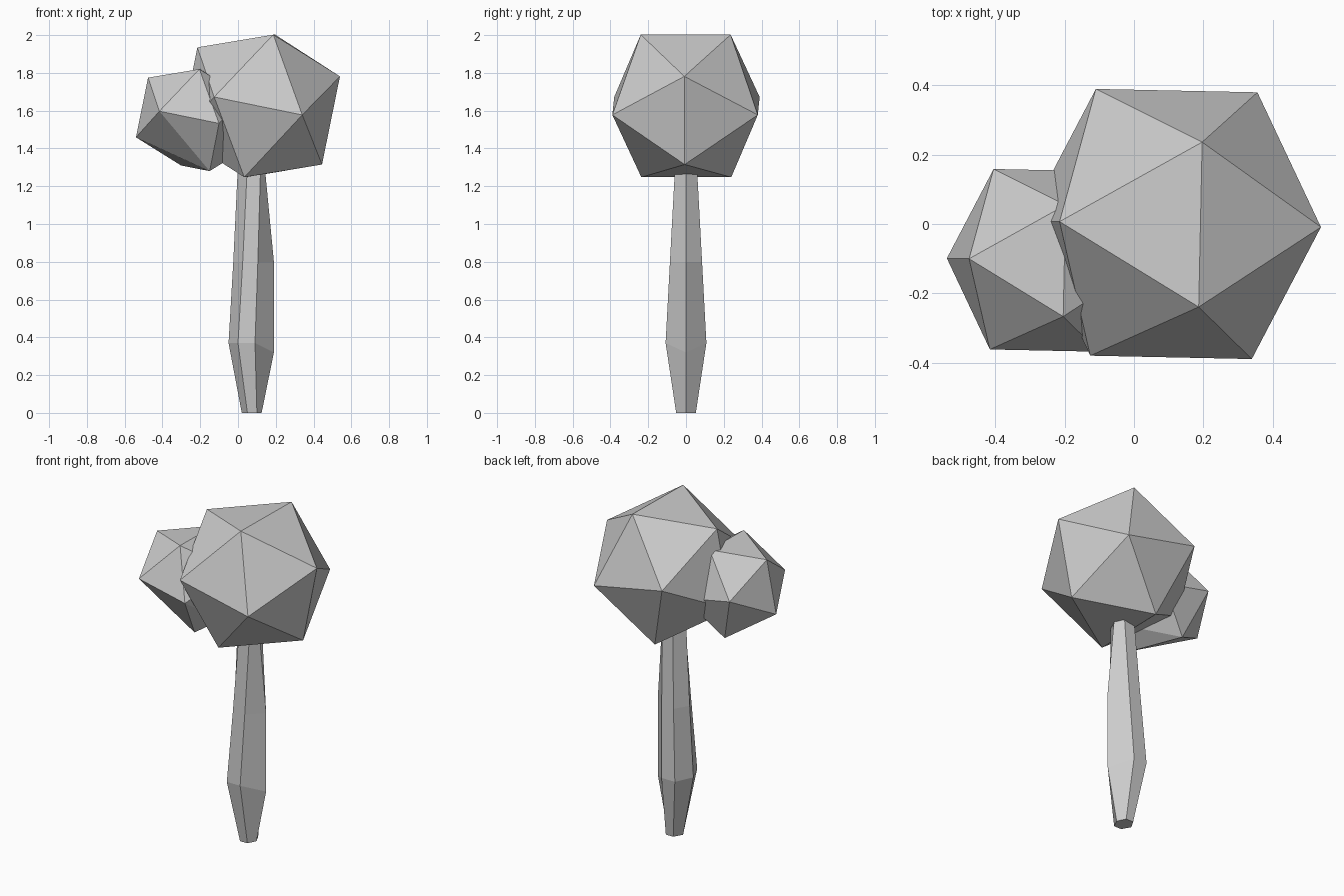
import bpy, bmesh, math
from mathutils import Matrix, Vector

if "Cube" in bpy.data.objects:
    bpy.data.objects.remove(bpy.data.objects["Cube"])

PHI = (1 + math.sqrt(5)) / 2
TILT = Matrix.Rotation(math.radians(-1.2), 3, 'Z') @ Matrix.Rotation(math.radians(11.5), 3, 'Y')


def finish(bm, name):
    bmesh.ops.recalc_face_normals(bm, faces=bm.faces)
    mesh = bpy.data.meshes.new(name)
    bm.to_mesh(mesh)
    bm.free()
    obj = bpy.data.objects.new(name, mesh)
    bpy.context.collection.objects.link(obj)


def foliage(name, center, half_edge, moved=None):
    """Tilted icosahedron; 'moved' pulls the nearest corner to a new place."""
    bm = bmesh.new()
    for a in (-1, 1):
        for b in (-PHI, PHI):
            for co in ((0, a, b), (a, b, 0), (b, 0, a)):
                bm.verts.new(TILT @ Vector(co) * half_edge + Vector(center))
    bmesh.ops.convex_hull(bm, input=bm.verts)
    if moved:
        old, new = map(Vector, moved)
        min(bm.verts, key=lambda v: (v.co - old).length).co = new
    finish(bm, name)


# Foliage: large crown and a smaller clump with one skewed corner
foliage("large_foliage", (0.115, 0, 1.625), 0.238)
foliage("small_foliage", (-0.253, -0.105, 1.565), 0.161,
        ((-0.305, -0.266, 1.31), (-0.15, -0.205, 1.28)))

# Trunk: six-sided rings as (x left, mid-left, mid-right, right, half depth, z, z right)
rings = [
    (0.02, 0.05, 0.10, 0.125, 0.052, 0.0, 0.0),
    (-0.05, 0.0, 0.09, 0.19, 0.108, 0.37, 0.32),
    (-0.025, 0.025, 0.105, 0.19, 0.085, 0.8, 0.8),
    (0.0, 0.05, 0.12, 0.14, 0.057, 1.32, 1.32),
]
bm = bmesh.new()
loops = []
for l, ml, mr, r, d, z, zr in rings:
    pts = [(l, 0, z), (ml, -d, z), (mr, -d, z), (r, 0, zr), (mr, d, z), (ml, d, z)]
    loops.append([bm.verts.new(p) for p in pts])
for lo, hi in zip(loops, loops[1:]):
    for i in range(6):
        j = (i + 1) % 6
        bm.faces.new((lo[i], lo[j], hi[j], hi[i]))
bm.faces.new(loops[0])
bm.faces.new(loops[-1])
finish(bm, "trunk")
